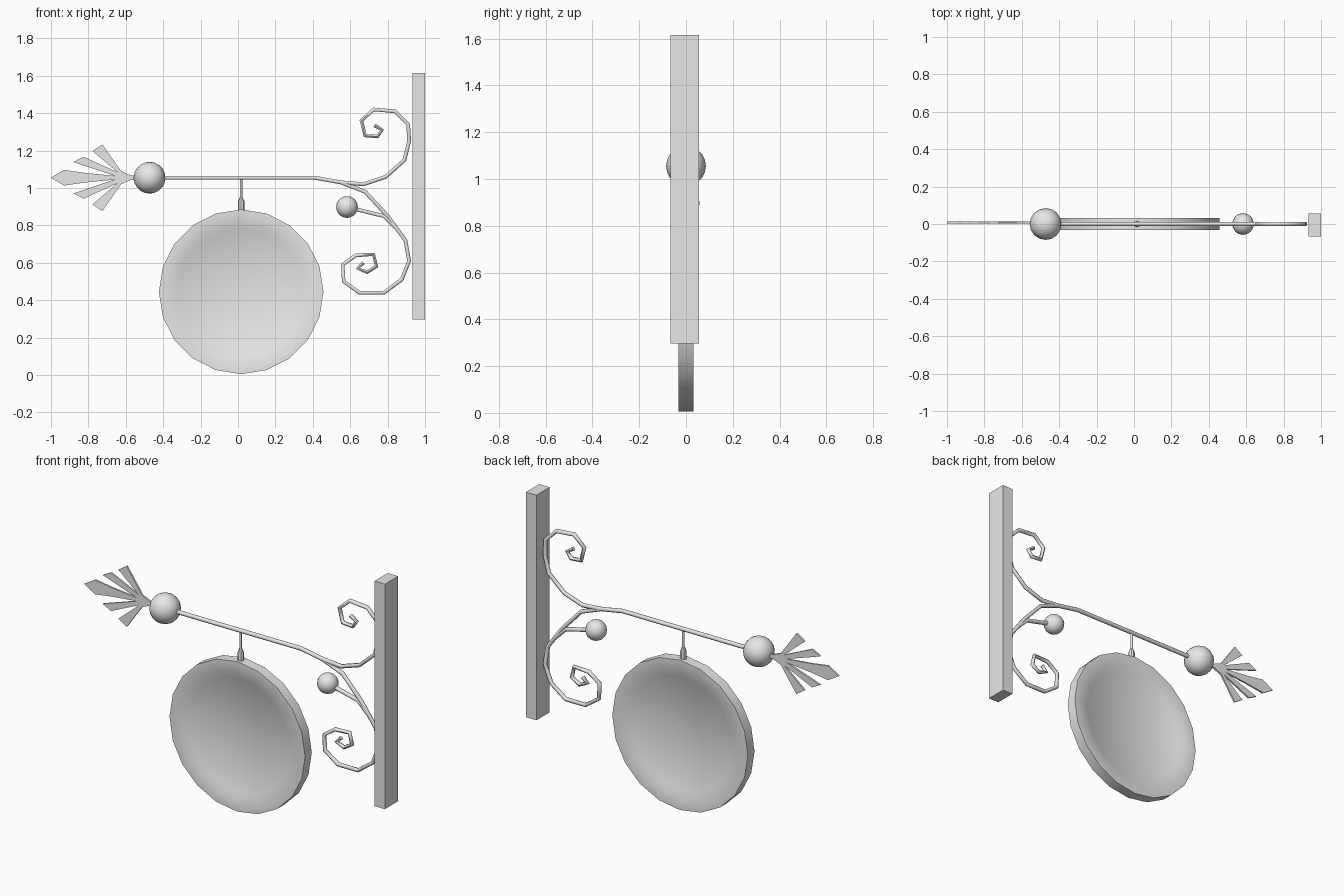
import bpy, bmesh, math
from mathutils import Vector

cube = bpy.data.objects.get("Cube")
if cube:
    bpy.data.objects.remove(cube, do_unlink=True)

AXIS_Z = 1.055   # height of the arm
SIGN_X = 0.017   # centre of the hanging sign

grey = bpy.data.materials.new("plain_grey")
grey.use_nodes = True
grey.diffuse_color = (0.8, 0.8, 0.8, 1)
grey.node_tree.nodes["Principled BSDF"].inputs["Base Color"].default_value = grey.diffuse_color


def activate(obj):
    bpy.ops.object.select_all(action="DESELECT")
    obj.select_set(True)
    bpy.context.view_layer.objects.active = obj


def finish(name, bm, smooth=True):
    """Turn a bmesh into a named grey object."""
    bmesh.ops.recalc_face_normals(bm, faces=bm.faces)
    mesh = bpy.data.meshes.new(name)
    bm.to_mesh(mesh)
    bm.free()
    mesh.materials.append(grey)
    obj = bpy.data.objects.new(name, mesh)
    bpy.context.collection.objects.link(obj)
    if smooth:
        activate(obj)
        bpy.ops.object.shade_smooth_by_angle(angle=math.radians(30))
    return obj


def lathe(name, profile, axis, centre, sides):
    """Spin a (radius, offset along axis) profile around the axis."""
    axis = Vector(axis)
    side = Vector((1, 0, 0))
    bm = bmesh.new()
    verts = [bm.verts.new(Vector(centre) + side * r + axis * h) for r, h in profile]
    edges = [bm.edges.new(pair) for pair in zip(verts, verts[1:])]
    bmesh.ops.spin(bm, geom=verts + edges, cent=centre, axis=axis,
                   angle=math.tau, steps=sides)
    bmesh.ops.remove_doubles(bm, verts=bm.verts, dist=0.0005)
    return finish(name, bm)


def ball(name, x, z, radius):
    bm = bmesh.new()
    bmesh.ops.create_uvsphere(bm, u_segments=16, v_segments=10, radius=radius)
    bmesh.ops.translate(bm, verts=bm.verts, vec=(x, 0, z))
    return finish(name, bm)


def rod(name, points, radius):
    """Faceted iron bar along straight segments in the xz plane."""
    curve = bpy.data.curves.new(name, "CURVE")
    curve.dimensions = "3D"
    curve.bevel_depth = radius
    curve.bevel_resolution = 1
    curve.use_fill_caps = True
    spline = curve.splines.new("POLY")
    spline.points.add(len(points) - 1)
    for p, (x, z) in zip(spline.points, points):
        p.co = (x, 0, z, 1)
    curve.materials.append(grey)
    obj = bpy.data.objects.new(name, curve)
    bpy.context.collection.objects.link(obj)
    activate(obj)
    bpy.ops.object.convert(target="MESH")
    bpy.ops.object.shade_smooth_by_angle(angle=math.radians(65))
    return obj


# Wall post
bm = bmesh.new()
bmesh.ops.create_cube(bm, size=1)
bmesh.ops.scale(bm, verts=bm.verts, vec=(0.068, 0.122, 1.32))
bmesh.ops.translate(bm, verts=bm.verts, vec=(0.966, -0.006, 0.956))
finish("wall_post", bm, smooth=False)

# Arm running into the upper scroll
rod("arm_and_upper_scroll", [
    (-0.54, AXIS_Z), (0.41, AXIS_Z), (0.55, 1.03), (0.67, 1.02), (0.79, 1.06),
    (0.89, 1.15), (0.915, 1.25), (0.91, 1.34), (0.84, 1.41), (0.725, 1.42),
    (0.66, 1.36), (0.68, 1.28), (0.745, 1.275), (0.77, 1.31), (0.73, 1.335)], 0.012)

# Lower scroll and its ball stem
rod("lower_scroll", [
    (0.55, 1.03), (0.68, 0.98), (0.8, 0.85), (0.895, 0.72), (0.915, 0.61),
    (0.875, 0.51), (0.78, 0.44), (0.65, 0.44), (0.565, 0.5), (0.56, 0.59),
    (0.63, 0.64), (0.725, 0.645), (0.74, 0.58), (0.69, 0.55), (0.64, 0.57),
    (0.67, 0.6)], 0.012)
rod("ball_stem", [(0.583, 0.898), (0.78, 0.85), (0.84, 0.79)], 0.012)

# Balls
ball("arm_ball", -0.473, AXIS_Z, 0.085)
ball("stem_ball", 0.583, 0.898, 0.058)

# Flat leaf finial: upper outline mirrored below the arm axis
half = [(-0.93, 0.042), (-0.82, 0.026), (-0.66, 0.01), (-0.88, 0.084),
        (-0.826, 0.112), (-0.645, 0.03), (-0.778, 0.143), (-0.725, 0.178),
        (-0.625, 0.035), (-0.575, 0.013), (-0.54, 0.012)]
outline = [(-1, 0)] + half + [(x, -z) for x, z in reversed(half)]
bm = bmesh.new()
face = bm.faces.new([bm.verts.new((x, 0.003, AXIS_Z + z)) for x, z in outline])
grown = bmesh.ops.extrude_face_region(bm, geom=[face], use_keep_orig=True)
moved = [g for g in grown["geom"] if isinstance(g, bmesh.types.BMVert)]
bmesh.ops.translate(bm, verts=moved, vec=(0, 0.01, 0))
finish("leaf_finial", bm, smooth=False)

# Round sign with a recessed panel on both sides
rim = [(0, 0.014), (0.335, 0.014), (0.365, 0.031), (0.44, 0.031)]
lathe("round_sign", rim + [(r, -y) for r, y in reversed(rim)],
      (0, 1, 0), (SIGN_X, 0, 0.445), 20)

# Hanger
rod("hanger_rod", [(SIGN_X, AXIS_Z), (SIGN_X, 0.93)], 0.007)
lathe("hanger_socket", [(0, 0.075), (0.009, 0.075), (0.018, 0.05), (0.018, 0), (0, 0)],
      (0, 0, 1), (SIGN_X, 0, 0.875), 8)
